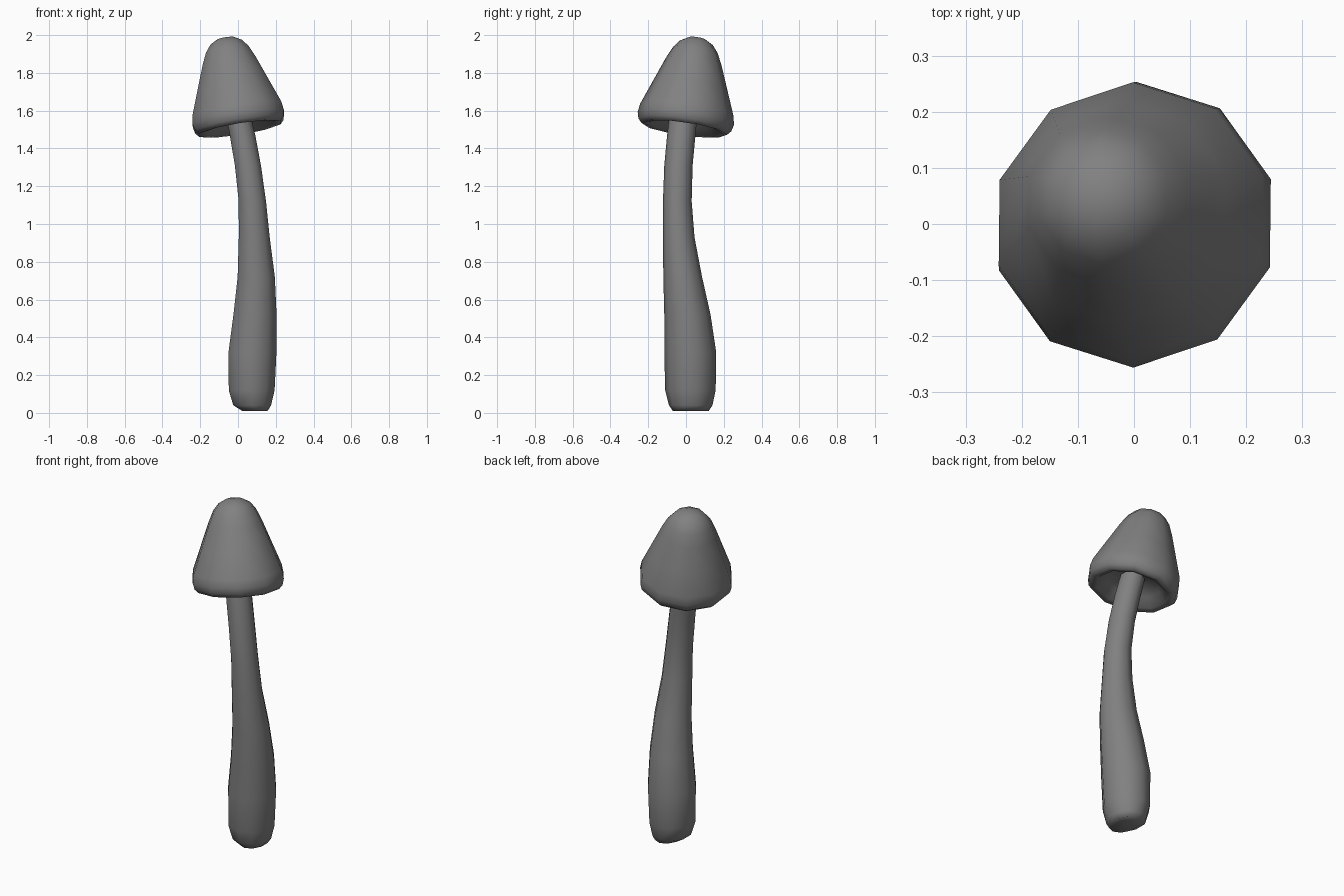
import bpy, bmesh
from math import cos, sin, pi
from mathutils import Vector, Matrix

cube = bpy.data.objects.get("Cube")
if cube:
    bpy.data.objects.remove(cube)

grey = bpy.data.materials.new("mushroom grey")
grey.use_nodes = True
tone = (0.22, 0.22, 0.22, 1)
grey.diffuse_color = tone
grey.node_tree.nodes["Principled BSDF"].inputs["Base Color"].default_value = tone


def loft(name, rings, place=Matrix(), sides=10):
    """Skin elliptical rings (centre x, y, z, radius x, y); a zero radius makes a pole."""
    bm = bmesh.new()
    loops = []
    for x, y, z, rx, ry in rings:
        angles = [pi / 2 + 2 * pi * i / sides for i in range(sides if rx else 1)]
        loops.append([bm.verts.new(place @ Vector((x + rx * cos(a), y + ry * sin(a), z)))
                      for a in angles])
    for a, b in zip(loops, loops[1:]):
        for i in range(sides):
            j = (i + 1) % sides
            corners = [a[i % len(a)], a[j % len(a)], b[j % len(b)], b[i % len(b)]]
            bm.faces.new(list(dict.fromkeys(corners)))
    bmesh.ops.recalc_face_normals(bm, faces=bm.faces)
    mesh = bpy.data.meshes.new(name)
    bm.to_mesh(mesh)
    bm.free()
    mesh.materials.append(grey)
    mesh.shade_smooth()
    obj = bpy.data.objects.new(name, mesh)
    bpy.context.collection.objects.link(obj)
    return obj


# Bent stalk: left, right, front and back edges at each height
edges = [
    (0.01, 0.02, 0.16, -0.07, 0.12),
    (0.04, -0.03, 0.18, -0.09, 0.14),
    (0.12, -0.055, 0.20, -0.11, 0.157),
    (0.32, -0.057, 0.21, -0.115, 0.16),
    (0.52, -0.03, 0.21, -0.115, 0.13),
    (0.72, -0.007, 0.20, -0.12, 0.085),
    (0.93, 0.0, 0.172, -0.122, 0.045),
    (1.12, 0.0, 0.152, -0.122, 0.03),
    (1.31, -0.02, 0.125, -0.115, 0.035),
    (1.47, -0.047, 0.095, -0.1, 0.05),
    (1.62, -0.075, 0.06, -0.085, 0.065),
]
stalk = [((l + r) / 2, (f + b) / 2, z, (r - l) / 2, (b - f) / 2) for z, l, r, f, b in edges]
loft("stalk", [(0.09, 0.025, 0.03, 0, 0)] + stalk)

# Tilted bell cap with a rolled rim and hollow underside
profile = [(0, 0.43), (0.045, 0.424), (0.088, 0.4), (0.12, 0.36), (0.15, 0.295),
           (0.2, 0.165), (0.25, 0.035), (0.257, -0.01), (0.248, -0.045),
           (0.228, -0.066), (0.195, -0.06), (0.15, -0.015), (0.08, 0.015), (0, 0.02)]
axis = Vector((-0.16, 0.14, 1))
tilt = Matrix.Translation((0, 0, 1.568)) @ Vector((0, 0, 1)).rotation_difference(axis).to_matrix().to_4x4()
loft("cap", [(0, 0, h, r, r) for r, h in profile], tilt)
